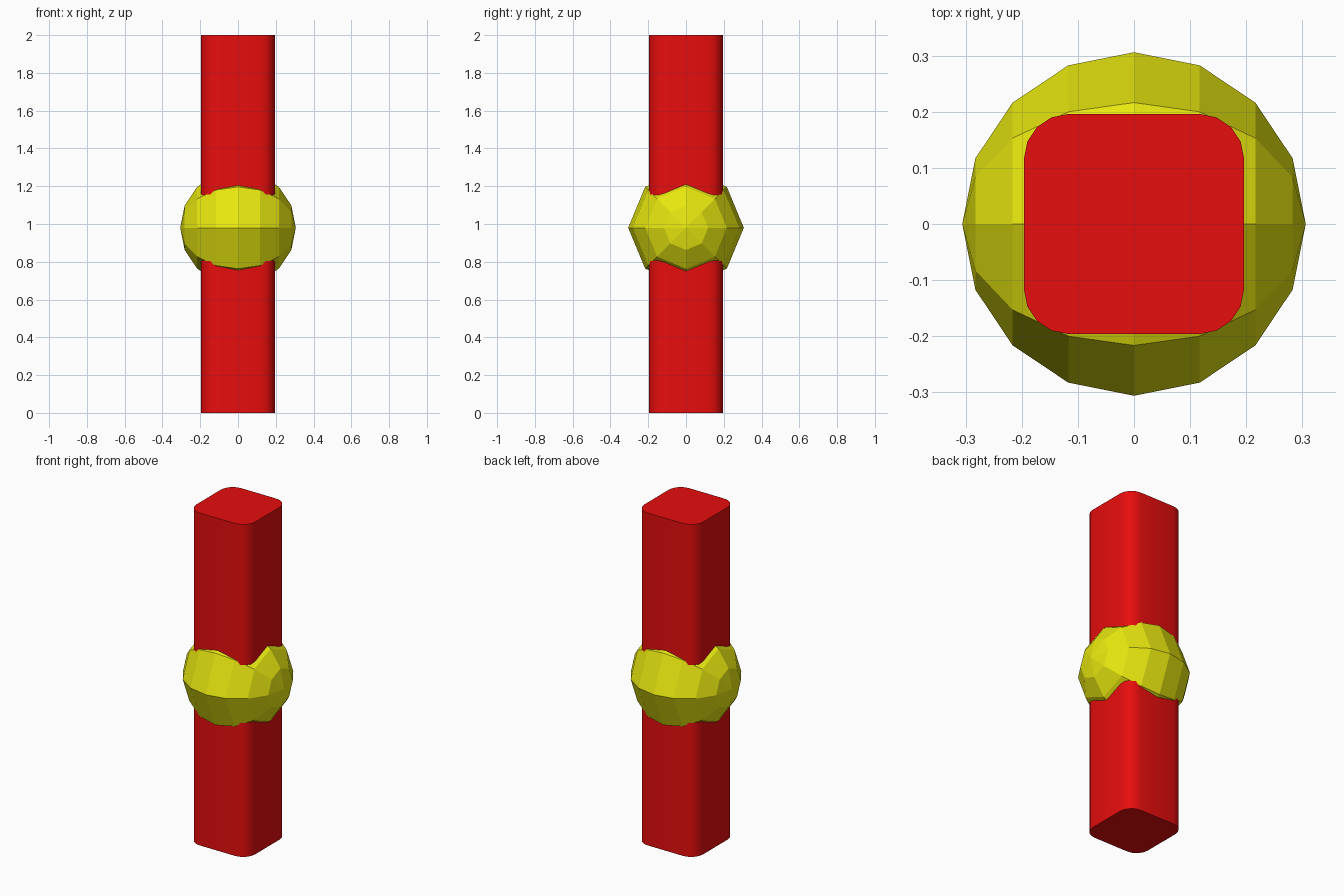
import bpy, bmesh, math
from mathutils import Matrix

if "Cube" in bpy.data.objects:
    bpy.data.objects.remove(bpy.data.objects["Cube"])


def material(name, rgb):
    m = bpy.data.materials.new(name)
    m.diffuse_color = (*rgb, 1)
    m.use_nodes = True
    m.node_tree.nodes["Principled BSDF"].inputs["Base Color"].default_value = m.diffuse_color
    return m


def add_object(name, bm, mat):
    mesh = bpy.data.meshes.new(name)
    bmesh.ops.recalc_face_normals(bm, faces=bm.faces)
    bm.to_mesh(mesh)
    bm.free()
    mesh.materials.append(mat)
    ob = bpy.data.objects.new(name, mesh)
    bpy.context.collection.objects.link(ob)
    return ob


red = material("red", (0.8, 0.004, 0.004))
yellow = material("yellow", (0.8, 0.8, 0.005))

# Square column with rounded vertical edges
HALF, ROUND, HEIGHT = 0.196, 0.079, 2.0
bm = bmesh.new()
bmesh.ops.create_cube(bm, size=1, matrix=Matrix.Translation((0, 0, HEIGHT / 2))
                      @ Matrix.Diagonal((2 * HALF, 2 * HALF, HEIGHT, 1)))
upright = [e for e in bm.edges if abs(e.verts[0].co.z - e.verts[1].co.z) > 1]
bmesh.ops.bevel(bm, geom=upright, offset=ROUND, offset_type='OFFSET',
                segments=4, profile=0.5, affect='EDGES')
column = add_object("column", bm, red)
bpy.context.view_layer.objects.active = column
column.select_set(True)
bpy.ops.object.shade_smooth_by_angle(angle=math.radians(35))

# Low-poly ball around the middle, its poles lying along x
bm = bmesh.new()
bmesh.ops.create_uvsphere(bm, u_segments=8, v_segments=8, radius=0.306,
                          matrix=Matrix.Translation((0, 0, 0.98))
                          @ Matrix.Rotation(math.pi / 2, 4, 'Y'))
add_object("ball", bm, yellow)
